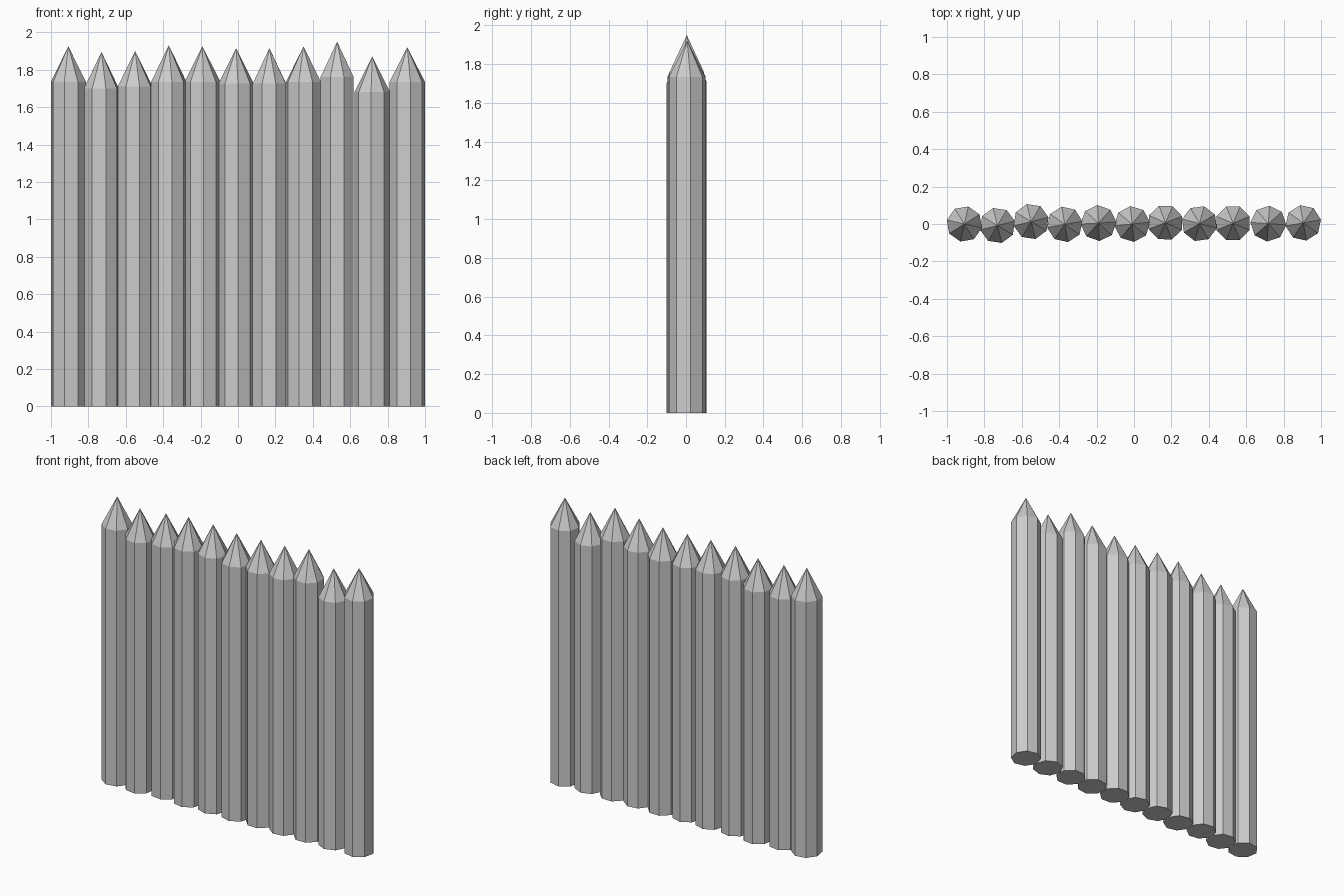
import bpy
import math

cube = bpy.data.objects.get("Cube")
if cube:
    bpy.data.objects.remove(cube, do_unlink=True)

grey = bpy.data.materials.new("plain grey")
grey.use_nodes = True
colour = (0.6, 0.6, 0.6, 1)
grey.diffuse_color = colour
grey.node_tree.nodes["Principled BSDF"].inputs["Base Color"].default_value = colour

SIDES = 8
RADIUS = 0.096


def make_post(name, x, y, shoulder, tip, turn):
    """Eight-sided log sharpened to a point."""
    angles = [math.radians(turn - 90) + math.tau * i / SIDES for i in range(SIDES)]
    ring = [(RADIUS * math.cos(a), RADIUS * math.sin(a)) for a in angles]
    verts = [(u, v, 0) for u, v in ring] + [(u, v, shoulder) for u, v in ring]
    verts.append((0, 0, tip))
    faces = [tuple(reversed(range(SIDES)))]
    for i in range(SIDES):
        j = (i + 1) % SIDES
        faces.append((i, j, SIDES + j, SIDES + i))
        faces.append((SIDES + i, SIDES + j, 2 * SIDES))
    mesh = bpy.data.meshes.new(name)
    mesh.from_pydata(verts, [], faces)
    mesh.materials.append(grey)
    post = bpy.data.objects.new(name, mesh)
    post.location = (x, y, 0)
    bpy.context.collection.objects.link(post)


# Each post: x, y, shoulder height, tip height, turn in degrees
posts = [
    (-0.907, 0.0, 1.735, 1.925, -13),
    (-0.73, -0.008, 1.70, 1.895, 14),
    (-0.55, 0.013, 1.71, 1.90, 14),
    (-0.37, -0.002, 1.735, 1.93, 10),
    (-0.19, 0.005, 1.735, 1.925, 3),
    (-0.01, 0.0, 1.725, 1.915, 6),
    (0.168, 0.007, 1.725, 1.915, 21),
    (0.35, 0.002, 1.735, 1.925, -15),
    (0.53, 0.004, 1.76, 1.95, 22.5),
    (0.718, 0.002, 1.68, 1.87, -4),
    (0.905, 0.006, 1.735, 1.92, 10),
]
for number, data in enumerate(posts, 1):
    make_post(f"palisade_post_{number}", *data)
